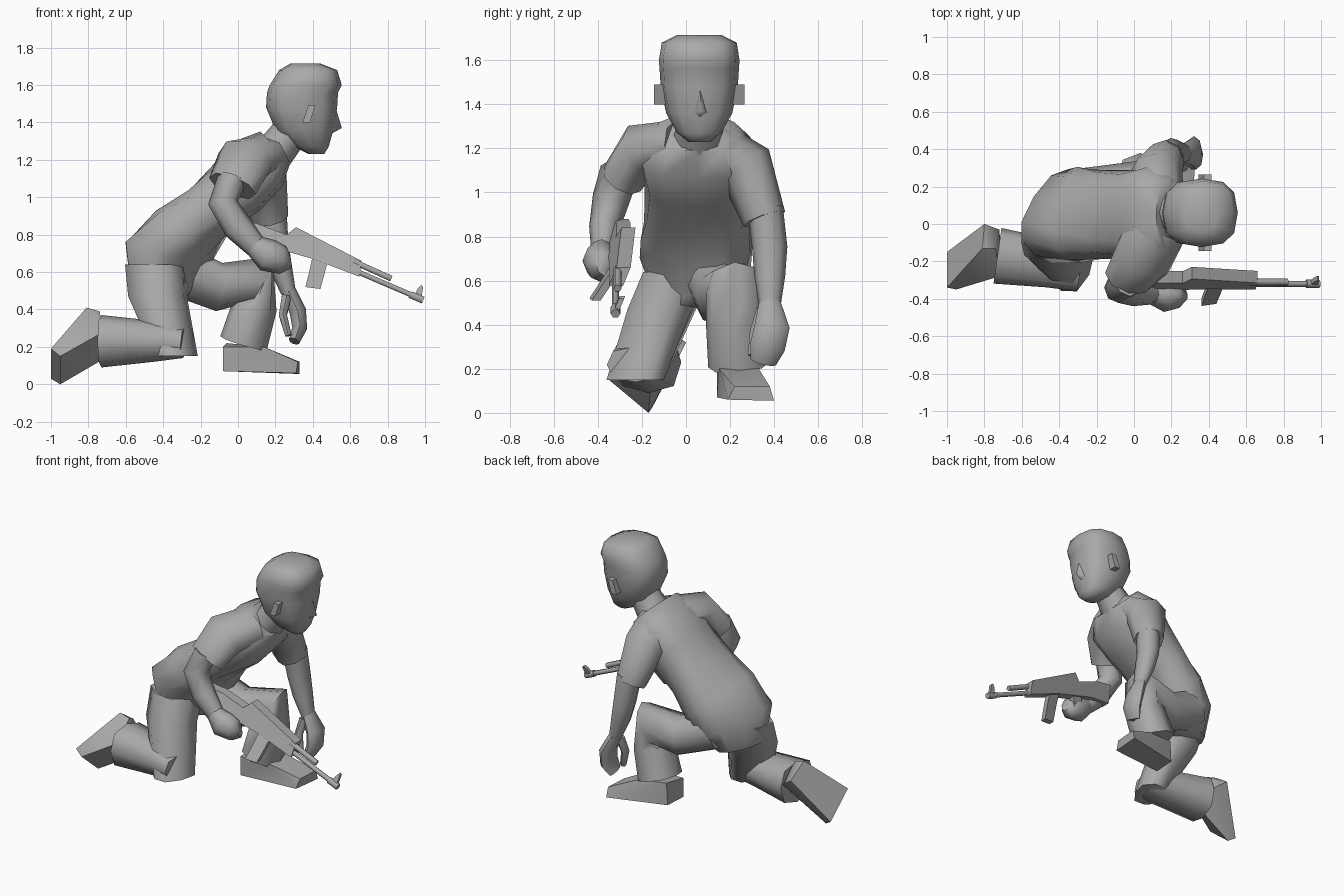
import bpy, bmesh
from math import sin, cos, pi, radians
from mathutils import Vector

cube = bpy.data.objects.get("Cube")
if cube:
    bpy.data.objects.remove(cube)

grey = bpy.data.materials.new("plain_grey")
grey.use_nodes = True
GREY = (0.4, 0.4, 0.4, 1)
grey.diffuse_color = GREY
grey.node_tree.nodes["Principled BSDF"].inputs["Base Color"].default_value = GREY

X, Y, Z = Vector((1, 0, 0)), Vector((0, 1, 0)), Vector((0, 0, 1))


def finish(name, bm, angle):
    bmesh.ops.recalc_face_normals(bm, faces=bm.faces)
    mesh = bpy.data.meshes.new(name)
    bm.to_mesh(mesh)
    bm.free()
    mesh.materials.append(grey)
    obj = bpy.data.objects.new(name, mesh)
    bpy.context.collection.objects.link(obj)
    bpy.ops.object.select_all(action='DESELECT')
    obj.select_set(True)
    bpy.context.view_layer.objects.active = obj
    bpy.ops.object.shade_smooth_by_angle(angle=radians(angle))


def power(value, p):
    return (1 if value >= 0 else -1) * abs(value) ** p


def loft(name, rings, side=Y, axis=None, sides=8, box=1.0):
    """Skin through rings of (x, y, z, half width, half depth, optional twist)."""
    bm = bmesh.new()
    centres = [Vector(r[:3]) for r in rings]
    loops = []
    for i, ring in enumerate(rings):
        before, after = centres[max(i - 1, 0)], centres[min(i + 1, len(rings) - 1)]
        tangent = (axis or (after - before)).normalized()
        twist = radians(ring[5]) if len(ring) > 5 else 0
        ref = Vector((sin(twist), cos(twist), 0)) if twist else side
        across = (ref - tangent * ref.dot(tangent)).normalized()
        deep = tangent.cross(across)
        loop = []
        for k in range(sides):
            a = 2 * pi * k / sides
            loop.append(bm.verts.new(centres[i] + across * ring[3] * power(cos(a), box)
                                     + deep * ring[4] * power(sin(a), box)))
        loops.append(loop)
    for low, high in zip(loops, loops[1:]):
        for k in range(sides):
            n = (k + 1) % sides
            bm.faces.new((low[k], low[n], high[n], high[k]))
    bm.faces.new(loops[0])
    bm.faces.new(loops[-1])
    finish(name, bm, 62)


def hull(name, points, angle=50):
    bm = bmesh.new()
    for p in points:
        bm.verts.new(p)
    bmesh.ops.convex_hull(bm, input=bm.verts)
    bmesh.ops.dissolve_limit(bm, angle_limit=0.05, verts=bm.verts, edges=bm.edges)
    finish(name, bm, angle)


def rifle_plate(name, outline, half, cant=0.4):
    """Side outline given thickness, canted around the sloping barrel line."""
    bm = bmesh.new()
    layers = []
    for offset in (-half, half):
        layers.append([bm.verts.new((x, -0.31 + offset + cant * (z + 0.36 * x - 0.83), z))
                       for x, z in outline])
    bm.faces.new(layers[0])
    bm.faces.new(layers[1])
    count = len(outline)
    for k in range(count):
        n = (k + 1) % count
        bm.faces.new((layers[0][k], layers[0][n], layers[1][n], layers[1][k]))
    finish(name, bm, 25)


# Torso leaning forward, hips turned
loft("torso", [
    (-.42, .02, .5, .17, .13, 38), (-.4, .04, .66, .26, .18, 38),
    (-.29, .05, .79, .26, .175, 28), (-.16, .05, .92, .24, .155, 12),
    (0, .05, 1.06, .24, .175), (.11, .05, 1.18, .27, .175),
    (.2, .05, 1.27, .19, .115)], box=.75, sides=12)
loft("neck", [(.17, .06, 1.21, .13, .11), (.25, .06, 1.31, .1, .1),
              (.33, .06, 1.42, .1, .1)])

# Head, built from level slices: height, back, front, half width
slices = [(1.23, .38, .46, .05), (1.27, .3, .485, .1), (1.36, .2, .51, .15),
          (1.48, .15, .53, .175), (1.56, .155, .535, .18), (1.6, .17, .555, .183),
          (1.68, .22, .53, .17), (1.715, .28, .44, .1)]
loft("head", [((b + f) / 2, .06, z, w, (f - b) / 2) for z, b, f, w in slices],
     axis=Z, sides=12, box=.75)
hull("nose", [(.51, .06, 1.52), (.555, .07, 1.37), (.49, .03, 1.36), (.49, .1, 1.36),
              (.5, .06, 1.34)], 80)
for name, y, out in (("near_ear", -.11, -1), ("far_ear", .23, 1)):
    hull(name, [(x + lean, y + out * d, z) for z, lean in ((1.4, -.015), (1.49, .015))
                for x in (.36, .4) for d in (-.03, .035)], 25)

# Arms: short sleeves, bare forearms and hands
loft("near_sleeve", [(.12, -.03, 1.22, .16, .11), (.04, -.2, 1.2, .16, .12),
                     (-.03, -.29, 1.06, .135, .1)], side=X)
loft("near_forearm", [(-.03, -.3, 1.1, .09, .08), (-.08, -.34, .97, .085, .08),
                      (0, -.37, .84, .07, .08), (.1, -.38, .73, .05, .06)])
loft("near_hand", [(.09, -.38, .74, .05, .06), (.16, -.39, .69, .08, .09),
                   (.23, -.38, .67, .07, .08), (.27, -.37, .68, .04, .06)])
loft("far_sleeve", [(.12, .12, 1.21, .15, .12), (.12, .27, 1.12, .14, .13),
                    (.17, .355, .88, .1, .1)], side=X)
loft("far_forearm", [(.18, .36, .93, .08, .08), (.2, .38, .75, .08, .07),
                     (.23, .38, .62, .07, .06), (.27, .38, .49, .05, .04)])
loft("far_hand", [(.27, .38, .5, .05, .04), (.32, .39, .39, .08, .045),
                  (.33, .37, .3, .08, .04), (.3, .35, .23, .06, .03)])
loft("far_thumb", [(.26, .35, .47, .03, .03), (.24, .32, .37, .03, .025),
                   (.27, .3, .26, .02, .02)], sides=6)

# Raised leg with its foot flat on the floor
loft("raised_leg", [(-.34, .14, .62, .15, .14), (-.1, .18, .52, .14, .13),
                    (.12, .22, .56, .13, .14), (.09, .22, .42, .13, .12),
                    (.03, .24, .22, .14, .13)], box=.85)
hull("flat_foot", [(-.08, .14, .07), (-.07, .3, .07), (.31, .19, .06), (.33, .4, .055),
                   (.33, .38, .12), (.32, .22, .12), (-.08, .14, .2), (-.06, .3, .22),
                   (.14, .15, .2), (.14, .33, .2)])

# Kneeling leg, folded back with the sole facing up behind
loft("kneeling_thigh", [(-.44, -.03, .64, .16, .16, 25), (-.43, -.11, .47, .15, .155, 25),
                        (-.33, -.23, .15, .14, .1, 25)], axis=Z, box=.75)
loft("kneeling_shin", [(-.29, -.23, .22, .13, .08, 20), (-.45, -.21, .23, .13, .11),
                       (-.73, -.17, .23, .15, .14)], box=.75)
hull("kneeling_foot", [(-.8, 0, .32), (-.81, -.13, .41), (-1, -.34, .19), (-1, -.15, .03),
                       (-.95, -.17, 0), (-.95, -.35, .15), (-.72, -.03, .26),
                       (-.74, -.13, .39), (-.72, -.28, .28), (-.71, -.16, .14)])

# Rifle
rifle_plate("rifle_body", [(-.04, .77), (.12, .75), (.26, .71), (.4, .67), (.65, .575),
                           (.66, .66), (.31, .84), (.26, .8), (.1, .86), (-.02, .88)], .032)
rifle_plate("magazine", [(.4, .69), (.38, .6), (.36, .52), (.44, .51), (.46, .58),
                         (.48, .66)], .02, .6)
rifle_plate("pistol_grip", [(.2, .74), (.16, .62), (.21, .61), (.27, .71)], .02)
rifle_plate("front_sight", [(.94, .47), (.96, .51), (.98, .53), (.99, .52), (.98, .46)], .012)
loft("barrel", [(.62, -.32, .61, .016, .016), (.98, -.32, .455, .016, .016)], sides=6)
loft("muzzle", [(.92, -.32, .48, .022, .022), (.99, -.32, .45, .022, .022)], sides=6)
loft("gas_tube", [(.62, -.31, .655, .018, .018), (.82, -.31, .565, .018, .018)], sides=6)
